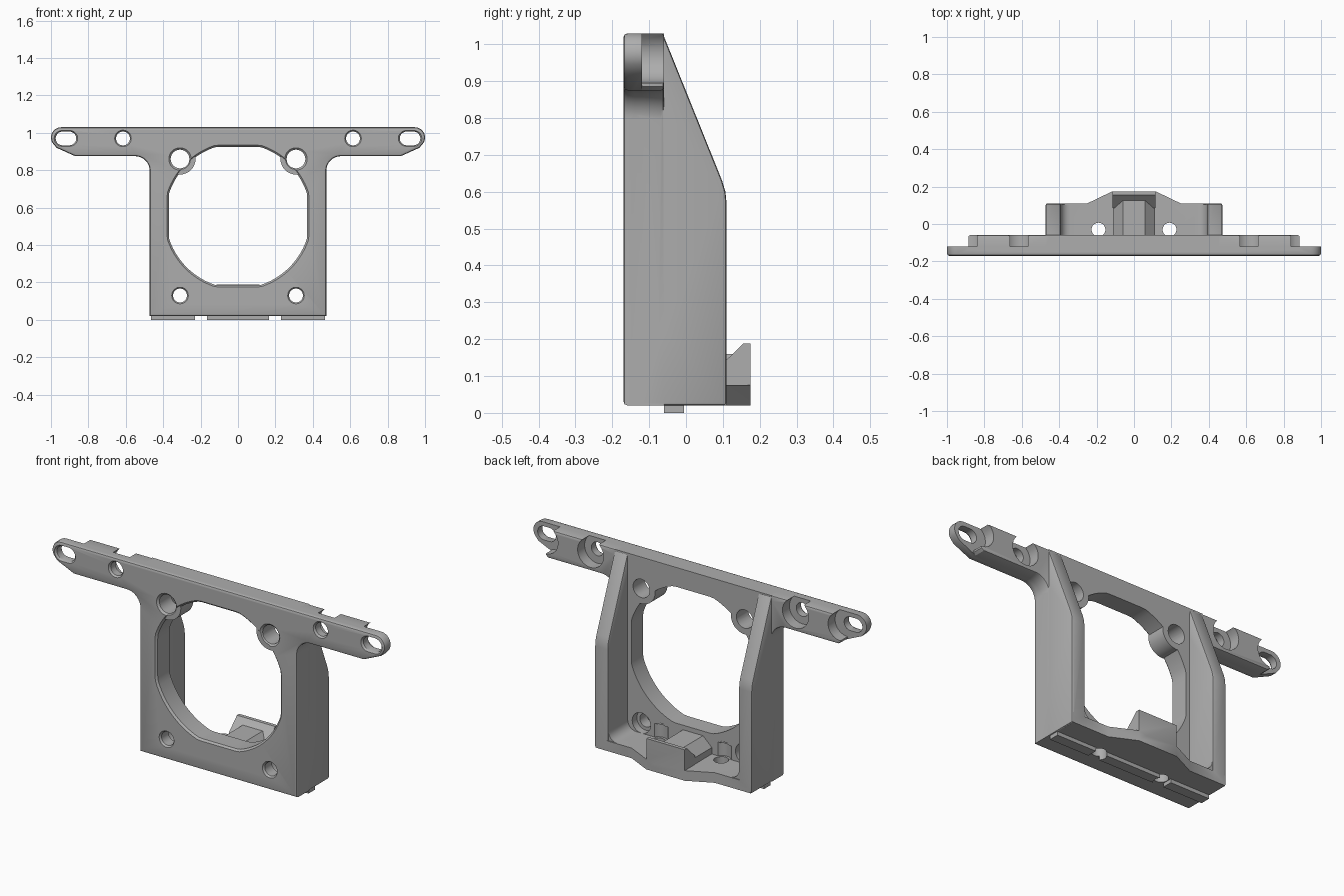
import bpy, bmesh, math
from mathutils import Vector

if "Cube" in bpy.data.objects:
    bpy.data.objects.remove(bpy.data.objects["Cube"])

grey = bpy.data.materials.new("plain grey")
grey.use_nodes = True
grey.diffuse_color = (0.42, 0.42, 0.42, 1)
grey.node_tree.nodes["Principled BSDF"].inputs["Base Color"].default_value = (0.42, 0.42, 0.42, 1)


def prism(name, outline, lo, hi, axis="y", chamfer=0.0, ends="lo", flare=1.0):
    """Extrude a 2D outline along an axis, with optional edge rounding."""
    place = {"x": lambda a, b, t: (t, a, b), "y": lambda a, b, t: (a, t, b),
             "z": lambda a, b, t: (a, b, t)}[axis]
    cx = sum(p[0] for p in outline) / len(outline)
    cy = sum(p[1] for p in outline) / len(outline)
    bm = bmesh.new()
    low = [bm.verts.new(place(cx + (a - cx) * flare, cy + (b - cy) * flare, lo)) for a, b in outline]
    high = [bm.verts.new(place(a, b, hi)) for a, b in outline]
    n = len(outline)
    caps = {"lo": bm.faces.new(low), "hi": bm.faces.new(high[::-1])}
    for i in range(n):
        j = (i + 1) % n
        bm.faces.new((low[j], low[i], high[i], high[j]))
    bmesh.ops.recalc_face_normals(bm, faces=bm.faces)
    if chamfer:
        bmesh.ops.bevel(bm, geom=list(caps[ends].edges), offset=chamfer, segments=2,
                        profile=0.5, affect="EDGES")
    mesh = bpy.data.meshes.new(name)
    bm.to_mesh(mesh)
    bm.free()
    obj = bpy.data.objects.new(name, mesh)
    bpy.context.collection.objects.link(obj)
    mesh.materials.append(grey)
    return obj


def arc(cx, cy, r, start, end, steps=10):
    return [(cx + r * math.cos(math.radians(start + (end - start) * i / steps)),
             cy + r * math.sin(math.radians(start + (end - start) * i / steps)))
            for i in range(steps + 1)]


def disc(cx, cy, r, steps=32):
    return arc(cx, cy, r, 0, 360, steps)[:-1]


def slot(x0, x1, z, r):
    return arc(x1, z, r, -90, 90) + arc(x0, z, r, 90, 270)


def flip(outline):
    return [(-a, b) for a, b in outline]


def combine(target, tool, operation):
    bpy.context.view_layer.objects.active = target
    mod = target.modifiers.new(operation, "BOOLEAN")
    mod.operation, mod.solver, mod.object = operation, "EXACT", tool
    bpy.ops.object.modifier_apply(modifier=mod.name)
    bpy.data.objects.remove(tool)


def add(target, *args, **kw):
    combine(target, prism("part", *args, **kw), "UNION")


def cut(target, *args, **kw):
    combine(target, prism("cutter", *args, **kw), "DIFFERENCE")


FRONT, BACK, EAR_BACK, TOP = -0.17, -0.06, -0.12, 1.03

# Front plate: body with two rounded ears
half = ([(0.472, 0.02)] + arc(0.55, 0.797, 0.078, 180, 90) + [(0.87, 0.875), (0.97, 0.92)]
        + arc(0.945, 0.975, 0.055, -45, 90))
frame = prism("bracket_frame", half + flip(half)[::-1], FRONT, EAR_BACK, chamfer=0.012)

# Thick middle of the plate
body = [(0.472, 0.02), (0.472, TOP), (-0.472, TOP), (-0.472, 0.02)]
add(frame, body, FRONT + 0.02, BACK)

# Ear pads with clearance around the fixings
for side in (1, -1):
    web = [(0.45, 0.7)] + arc(0.55, 0.797, 0.078, 180, 90) + [(0.87, 0.875), (0.885, 0.885),
                                                            (0.885, TOP), (0.45, TOP)]
    web = web if side == 1 else flip(web)
    pad = prism("ear_pad", web, -0.14, BACK, chamfer=0.008, ends="hi")
    for shape in (disc(0.615, 0.97, 0.078), slot(0.885, 0.96, 0.97, 0.075)):
        cut(pad, shape if side == 1 else flip(shape), EAR_BACK, 0)
    combine(frame, pad, "UNION")

# Large clipped round opening with chamfered front edge
opening = []
for i in range(96):
    t = 2 * math.pi * i / 96
    opening.append((max(-0.37, min(0.37, 0.388 * math.cos(t))),
                    0.555 + max(-0.37, min(0.37, 0.388 * math.sin(t)))))
cut(frame, opening, -0.3, 0.0)
cut(frame, opening, FRONT - 0.01, FRONT + 0.01, flare=1.05)

# Upper bosses
for s in (1, -1):
    add(frame, disc(s * 0.31, 0.86, 0.083), FRONT + 0.004, BACK)

# Side walls
wall_profile = [(FRONT + 0.015, 0.02), (0.11, 0.02), (0.11, 0.57), (0.107, 0.6), (0.098, 0.63),
                (-0.062, TOP - 0.003), (FRONT + 0.015, TOP - 0.003)]
for s in (1, -1):
    lo, hi = sorted((s * 0.392, s * 0.472))
    wall = prism("side_wall", wall_profile, lo, hi, "x")
    bev = wall.modifiers.new("round", "BEVEL")
    bev.width, bev.segments, bev.limit_method = 0.008, 2, "ANGLE"
    bev.angle_limit = math.radians(60)
    bpy.context.view_layer.objects.active = wall
    bpy.ops.object.modifier_apply(modifier="round")
    combine(frame, wall, "UNION")
    # Fillet between wall and floor
    fillet = [(0.40, 0.05), (0.40, 0.13)] + arc(0.342, 0.125, 0.05, 0, -90, 6) + [(0.342, 0.05)]
    add(frame, fillet if s == 1 else flip(fillet), -0.1, 0.105)

# Floor with a protruding middle
floor_half = [(0.465, -0.15), (0.465, 0.11), (0.25, 0.11), (0.115, 0.175)]
add(frame, floor_half + flip(floor_half)[::-1], 0.02, 0.075, "z")

# Catch: chamfered ridge backed by a raised lip
ridge = [(-0.113, 0.03), (0.113, 0.03), (0.113, 0.11), (0.06, 0.16), (-0.06, 0.16), (-0.113, 0.11)]
add(frame, ridge, -0.1, 0.15)
lip = [(0.085, 0.03), (0.175, 0.03), (0.175, 0.188), (0.155, 0.188), (0.13, 0.163), (0.085, 0.12)]
add(frame, lip, -0.115, 0.115, "x")

# Locating ribs under the floor
for x0, x1 in ((-0.465, -0.23), (-0.165, 0.165), (0.23, 0.465)):
    add(frame, [(x0, -0.06), (x1, -0.06), (x1, -0.005), (x0, -0.005)], 0.0, 0.04, "z")

# Fixing holes
for s in (1, -1):
    for x, z, r in ((0.31, 0.13, 0.037), (0.31, 0.86, 0.05), (0.615, 0.97, 0.037)):
        cut(frame, disc(s * x, z, r), -0.3, 0.05)
        cut(frame, disc(s * x, z, r), FRONT - 0.01, FRONT + 0.01, flare=1.4)
    cut(frame, disc(s * 0.31, 0.13, 0.055), -0.1, 0.0)
    long_hole = slot(0.902, 0.938, 0.97, 0.037)
    cut(frame, long_hole if s == 1 else flip(long_hole), -0.3, 0.0)
    cut(frame, long_hole if s == 1 else flip(long_hole), FRONT - 0.01, FRONT + 0.01, flare=1.3)
    # Vertical screw holes through the floor, with relief in the plate
    cut(frame, disc(s * 0.19, -0.03, 0.037), -0.1, 0.16, "z")
    cut(frame, disc(s * 0.19, -0.03, 0.05), 0.076, 0.15, "z")

# Smooth shading with crisp edges
bpy.ops.object.select_all(action="DESELECT")
frame.select_set(True)
bpy.context.view_layer.objects.active = frame
bpy.ops.object.shade_smooth_by_angle(angle=math.radians(30))
